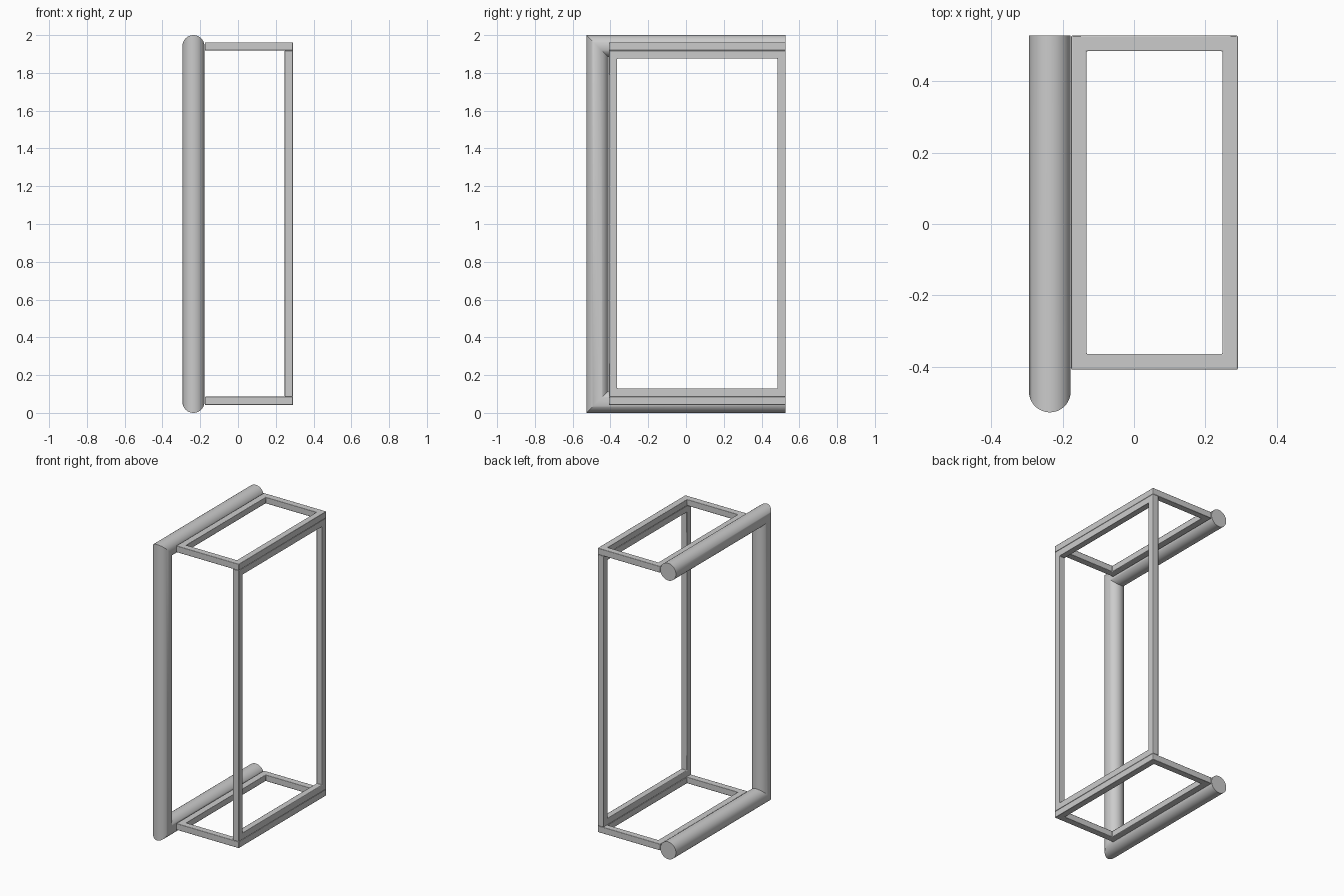
import bpy, bmesh, math

if "Cube" in bpy.data.objects:
    bpy.data.objects.remove(bpy.data.objects["Cube"])

BACK = 0.528      # shared rear plane
R = 0.0585        # tube radius
BAR = 0.0435      # square bar thickness


def finish(bm, name):
    bmesh.ops.recalc_face_normals(bm, faces=bm.faces)
    mesh = bpy.data.meshes.new(name)
    bm.to_mesh(mesh)
    bm.free()
    obj = bpy.data.objects.new(name, mesh)
    bpy.context.collection.objects.link(obj)
    bpy.ops.object.select_all(action='DESELECT')
    obj.select_set(True)
    bpy.context.view_layer.objects.active = obj
    return obj


def frame(name, u0, u1, v0, v1, place):
    """Rectangular frame of square bars; place(u, v, t) maps it into space."""
    bm = bmesh.new()
    loops = []
    for inset, t in ((0, 0), (0, BAR), (BAR, BAR), (BAR, 0)):
        a, b, c, d = u0 + inset, u1 - inset, v0 + inset, v1 - inset
        loops.append([bm.verts.new(place(u, v, t))
                      for u, v in ((a, c), (b, c), (b, d), (a, d))])
    for k in range(4):
        p, q = loops[k], loops[(k + 1) % 4]
        for i in range(4):
            j = (i + 1) % 4
            bm.faces.new((p[i], p[j], q[j], q[i]))
    obj = finish(bm, name)
    bev = obj.modifiers.new("soft_edges", 'BEVEL')
    bev.width = 0.003
    bev.segments = 2
    bpy.ops.object.shade_smooth_by_angle(angle=math.radians(30))
    return obj


# Round tube: U-shaped path with mitred corners
bm = bmesh.new()
N = 48
rings = []
for end, top in ((True, False), (False, False), (False, True), (True, True)):
    ring = []
    for i in range(N):
        a = 2 * math.pi * i / N
        s = R * math.sin(a)
        y = BACK if end else -BACK + R - s
        z = 2 - R + s if top else R - s
        ring.append(bm.verts.new((-0.236 + R * math.cos(a), y, z)))
    rings.append(ring)
for p, q in zip(rings, rings[1:]):
    for i in range(N):
        j = (i + 1) % N
        bm.faces.new((p[i], p[j], q[j], q[i]))
bm.faces.new(rings[0])
bm.faces.new(rings[-1])
finish(bm, "round_tube")
bpy.ops.object.shade_smooth_by_angle(angle=math.radians(30))

# Horizontal frames, bottom and top
Y0 = -0.408
for name, z in (("bottom_frame", 0.042), ("top_frame", 1.9185)):
    frame(name, -0.176, 0.291, Y0, BACK, lambda u, v, t, z=z: (u, v, z + t))

# Upright frame between them
frame("side_frame", Y0, BACK, 0.0855, 1.9185,
      lambda u, v, t: (0.291 - BAR + t, u, v))
